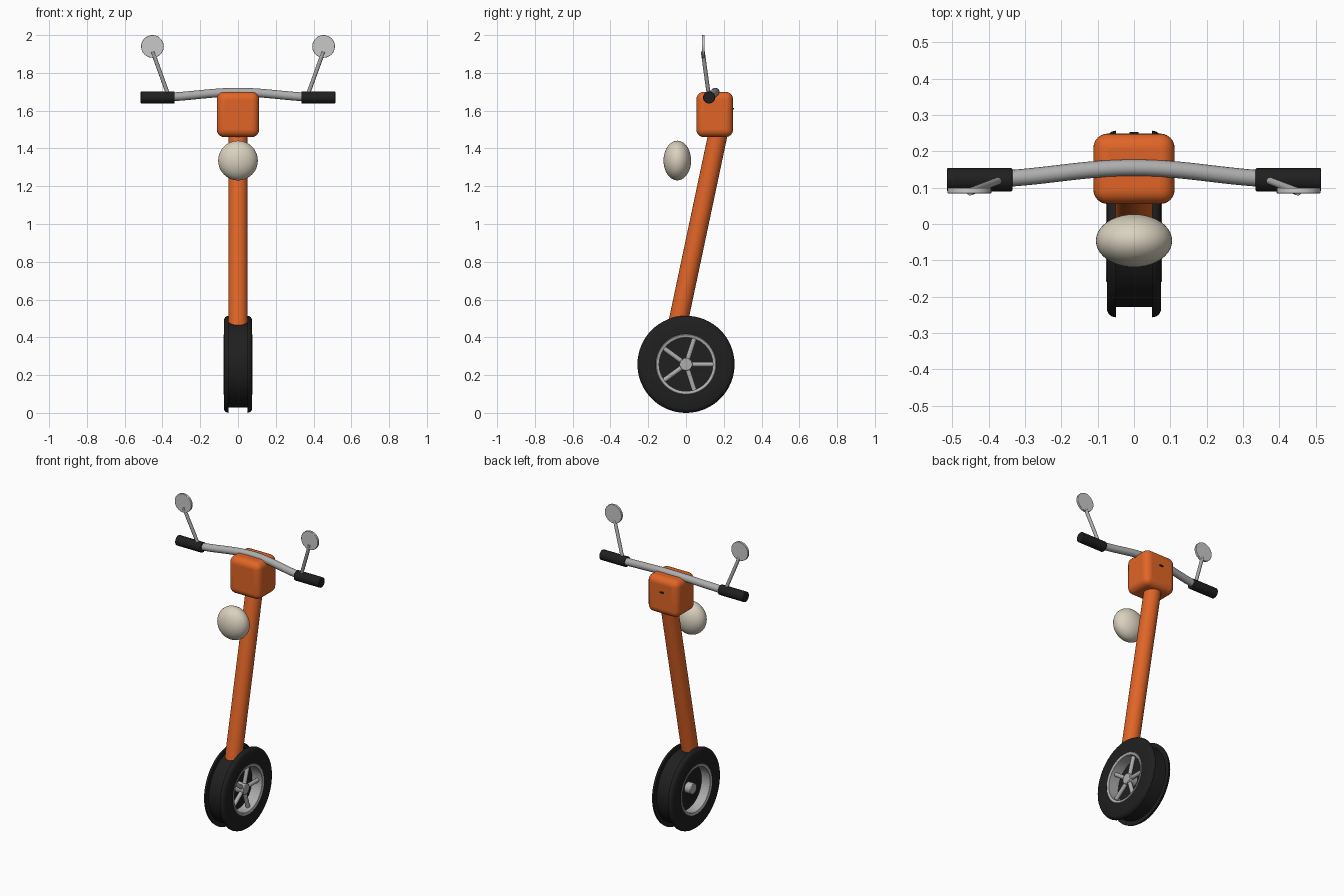
import bpy, bmesh, math
from mathutils import Vector

if "Cube" in bpy.data.objects:
    bpy.data.objects.remove(bpy.data.objects["Cube"])


def material(name, r, g, b):
    m = bpy.data.materials.new(name)
    m.diffuse_color = (r, g, b, 1)
    m.use_nodes = True
    m.node_tree.nodes["Principled BSDF"].inputs["Base Color"].default_value = m.diffuse_color
    return m


ORANGE = material("orange paint", 0.75, 0.13, 0.02)
BLACK = material("black rubber", 0.014, 0.014, 0.014)
STEEL = material("grey metal", 0.42, 0.42, 0.42)
MIRROR = material("mirror grey", 0.58, 0.58, 0.58)
CREAM = material("cream lamp", 0.70, 0.64, 0.52)
AXLE = Vector((0, 0, 0.257))


def finish(obj, name, mat, angle=35):
    obj.name = name
    obj.data.materials.append(mat)
    bpy.ops.object.select_all(action='DESELECT')
    obj.select_set(True)
    bpy.context.view_layer.objects.active = obj
    bpy.ops.object.shade_smooth_by_angle(angle=math.radians(angle))
    return obj


def rod(name, a, b, radius, mat, sides=32, bevel=0):
    """Cylinder between two points."""
    a, b = Vector(a), Vector(b)
    bpy.ops.mesh.primitive_cylinder_add(vertices=sides, radius=radius, depth=(b - a).length,
                                        location=(a + b) / 2)
    obj = bpy.context.object
    obj.rotation_euler = (b - a).to_track_quat('Z', 'Y').to_euler()
    if bevel:
        m = obj.modifiers.new("rounded rim", 'BEVEL')
        m.width, m.segments = bevel, 2
    return finish(obj, name, mat)


def ring(name, profile, mat, steps=64):
    """Closed (x, radius) profile turned around the axle."""
    bm = bmesh.new()
    loops = []
    for i in range(steps):
        t = 2 * math.pi * i / steps
        loops.append([bm.verts.new((x, r * math.cos(t), r * math.sin(t))) for x, r in profile])
    n = len(profile)
    for i in range(steps):
        p, q = loops[i], loops[(i + 1) % steps]
        for j in range(n):
            k = (j + 1) % n
            bm.faces.new((p[j], p[k], q[k], q[j]))
    bmesh.ops.recalc_face_normals(bm, faces=bm.faces)
    mesh = bpy.data.meshes.new(name)
    bm.to_mesh(mesh)
    bm.free()
    obj = bpy.data.objects.new(name, mesh)
    bpy.context.collection.objects.link(obj)
    obj.location = AXLE
    return finish(obj, name, mat)


# Tyre: two rounded shoulders with a deep channel between them
half = [(0.05, 0.229), (0.05, 0.257), (0.06, 0.255), (0.069, 0.249),
        (0.075, 0.236), (0.075, 0.16)]
ring("tyre", half + [(-x, r) for x, r in reversed(half)], BLACK)

# Rim barrel, brake disc and hub
ring("rim", [(0.073, 0.162), (0.077, 0.157), (0.073, 0.142), (-0.073, 0.142),
             (-0.077, 0.157), (-0.073, 0.162)], STEEL)
rod("brake_disc", AXLE + Vector((-0.012, 0, 0)), AXLE + Vector((0.002, 0, 0)), 0.143, BLACK, 64)
rod("hub", AXLE + Vector((-0.055, 0, 0)), AXLE + Vector((0.06, 0, 0)), 0.034, STEEL, 32, 0.004)

# Five spokes on the right side
for i in range(5):
    t = 2 * math.pi * i / 5
    out = Vector((0, math.cos(t), math.sin(t)))
    rod(f"spoke_{i + 1}", AXLE + Vector((0.04, 0, 0)) + out * 0.025,
        AXLE + Vector((0.04, 0, 0)) + out * 0.147, 0.013, STEEL, 16)

# Leaning steering column
rod("steering_column", (0, -0.048, 0.45), (0, 0.172, 1.49), 0.051, ORANGE, 40)

# Rounded head box
bpy.ops.mesh.primitive_cube_add(size=1, location=(0, 0.152, 1.58))
box = bpy.context.object
box.scale = (0.224, 0.194, 0.24)
bpy.ops.object.transform_apply(location=False, rotation=False, scale=True)
bev = box.modifiers.new("soft edges", 'BEVEL')
bev.width, bev.segments = 0.04, 6
finish(box, "head_box", ORANGE, 40)

# Small key slot on the back
bpy.ops.mesh.primitive_cube_add(size=1, location=(0, 0.249, 1.61))
slot = bpy.context.object
slot.scale = (0.024, 0.009, 0.010)
finish(slot, "key_slot", BLACK)

# Floating egg-shaped headlamp
bpy.ops.mesh.primitive_uv_sphere_add(segments=40, ring_count=24, location=(0, -0.046, 1.336))
lamp = bpy.context.object
lamp.scale = (0.105, 0.073, 0.105)
finish(lamp, "headlamp", CREAM, 60)

# Bowed handlebar tube
curve = bpy.data.curves.new("handlebar", 'CURVE')
curve.dimensions = '3D'
curve.bevel_depth, curve.bevel_resolution, curve.use_fill_caps = 0.023, 6, True
spline = curve.splines.new('POLY')
N = 24
spline.points.add(N)
for i, p in enumerate(spline.points):
    u = 2 * i / N - 1
    bow = 0.5 + 0.5 * math.cos(math.pi * u * 0.85)
    p.co = (0.36 * u, 0.123 + 0.032 * bow, 1.671 + 0.027 * bow, 1)
bar = bpy.data.objects.new("handlebar", curve)
bpy.context.collection.objects.link(bar)
bpy.context.view_layer.objects.active = bar
bpy.ops.object.select_all(action='DESELECT')
bar.select_set(True)
bpy.ops.object.convert(target='MESH')
finish(bpy.context.object, "handlebar", STEEL)

# Grips and mirrors on both sides
for side, s in (("right", 1), ("left", -1)):
    rod(side + "_grip", (s * 0.335, 0.122, 1.67), (s * 0.515, 0.122, 1.67), 0.032, BLACK, 32, 0.003)
    rod(side + "_mirror_stalk", (s * 0.368, 0.121, 1.68), (s * 0.452, 0.089, 1.912),
        0.0105, STEEL, 16)
    rod(side + "_mirror", (s * 0.453, 0.084, 1.94), (s * 0.453, 0.099, 1.94), 0.06, MIRROR, 48, 0.002)
